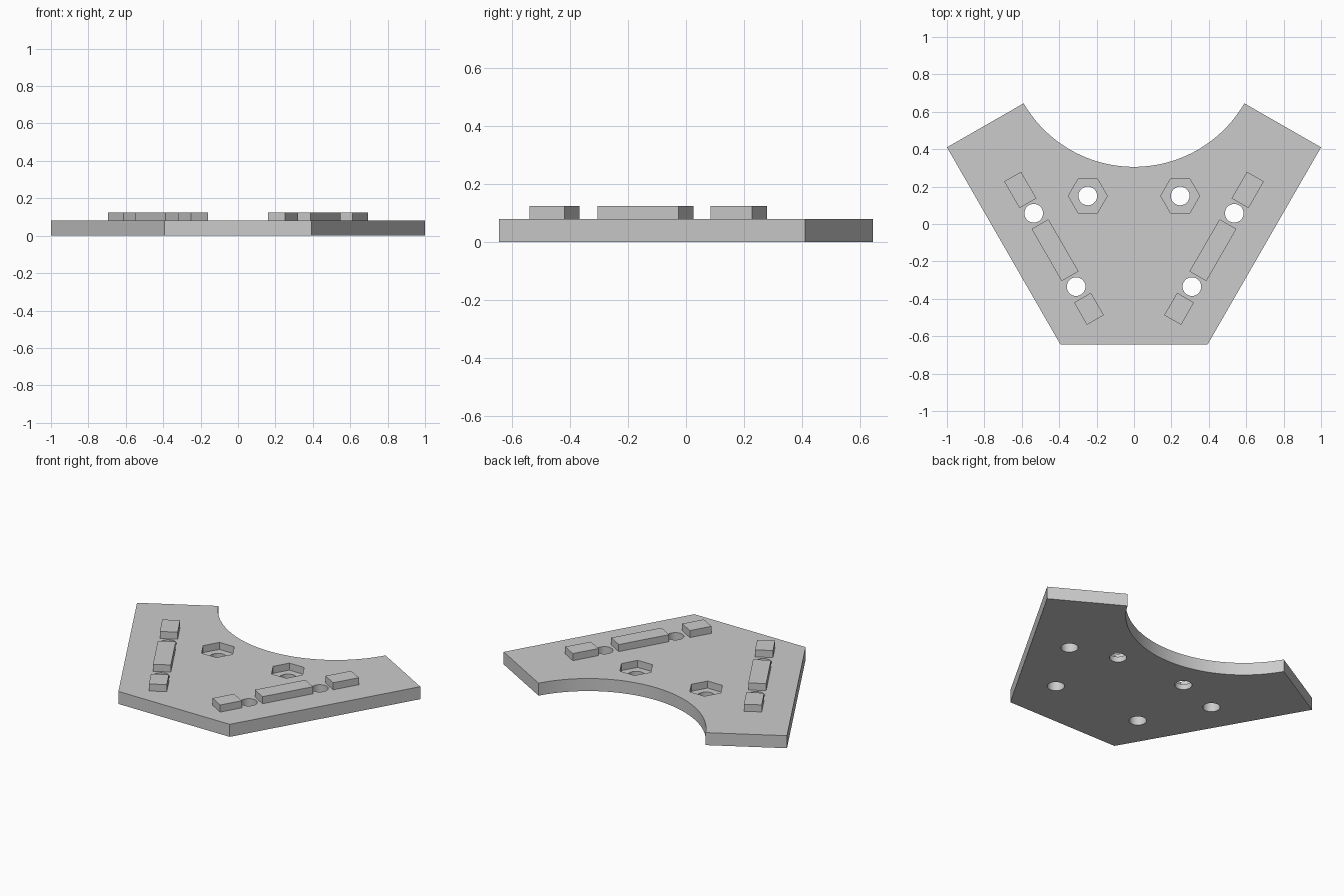
import bpy, bmesh
from math import sin, cos, pi, atan2, radians
from mathutils import Vector

if "Cube" in bpy.data.objects:
    bpy.data.objects.remove(bpy.data.objects["Cube"])

PLATE_TOP, BLOCK_TOP, POCKET_FLOOR = 0.08, 0.125, 0.035

grey = bpy.data.materials.new("plain grey")
grey.use_nodes = True
colour = (0.6, 0.6, 0.6, 1)
grey.diffuse_color = colour
grey.node_tree.nodes["Principled BSDF"].inputs["Base Color"].default_value = colour


def prism(name, outline, z0, z1):
    """Extrude a flat outline between two heights."""
    bm = bmesh.new()
    face = bm.faces.new([bm.verts.new((x, y, z0)) for x, y in outline])
    top = bmesh.ops.extrude_face_region(bm, geom=[face])["geom"]
    for v in top:
        if isinstance(v, bmesh.types.BMVert):
            v.co.z = z1
    bmesh.ops.recalc_face_normals(bm, faces=bm.faces)
    mesh = bpy.data.meshes.new(name)
    bm.to_mesh(mesh)
    bm.free()
    mesh.materials.append(grey)
    obj = bpy.data.objects.new(name, mesh)
    bpy.context.collection.objects.link(obj)
    return obj


def ring(centre, radius, sides):
    return [(centre[0] + radius * cos(2 * pi * i / sides),
             centre[1] + radius * sin(2 * pi * i / sides)) for i in range(sides)]


def select(obj):
    bpy.ops.object.select_all(action="DESELECT")
    obj.select_set(True)
    bpy.context.view_layer.objects.active = obj


def cut(obj, cutter):
    cutter.hide_render = True
    mod = obj.modifiers.new("cut", "BOOLEAN")
    mod.operation, mod.solver, mod.object = "DIFFERENCE", "EXACT", cutter
    select(obj)
    bpy.ops.object.modifier_apply(modifier=mod.name)
    bpy.data.objects.remove(cutter)


# Plate with a round bite taken out of the back edge
arc_y, tip = 0.988, Vector((0.59, 0.645))
radius = (tip - Vector((0, arc_y))).length
swing = atan2(tip.x, arc_y - tip.y)
steps = 48
outline = [(-0.393, -0.645), (0.393, -0.645), (1, 0.41)]
for i in range(steps + 1):
    a = swing * (1 - 2 * i / steps)
    outline.append((radius * sin(a), arc_y - radius * cos(a)))
outline.append((-1, 0.41))
plate = prism("plate", outline, 0, PLATE_TOP)

for side, label in ((1, "left"), (-1, "right")):
    # Each row of blocks and holes runs parallel to the slanted edge
    middle = Vector((side * 0.422, -0.14))
    along = Vector((side * cos(radians(60)), sin(radians(60))))
    across = Vector((along.y, -along.x))

    # Nut pockets with bolt holes
    nut = (side * 0.247, 0.15)
    cut(plate, prism("pocket_cutter", ring(nut, 0.104, 6), POCKET_FLOOR, 0.2))
    cut(plate, prism("bolt_cutter", ring(nut, 0.05, 32), -0.1, 0.2))

    # Through holes between the blocks
    for t in (0.228, -0.225):
        cut(plate, prism("hole_cutter", ring(middle + along * t, 0.05, 32), -0.1, 0.2))

    # Raised locating blocks
    for part, t, length in (("back", 0.372, 0.164), ("middle", 0, 0.322),
                            ("front", -0.362, 0.138)):
        corners = [middle + along * (t + u * length / 2) + across * (v * 0.052)
                   for u, v in ((-1, -1), (1, -1), (1, 1), (-1, 1))]
        prism(f"{label}_{part}_block", corners, PLATE_TOP - 0.01, BLOCK_TOP)

# Smooth the curved walls and keep the corners sharp
select(plate)
bpy.ops.object.shade_smooth_by_angle(angle=radians(30))
